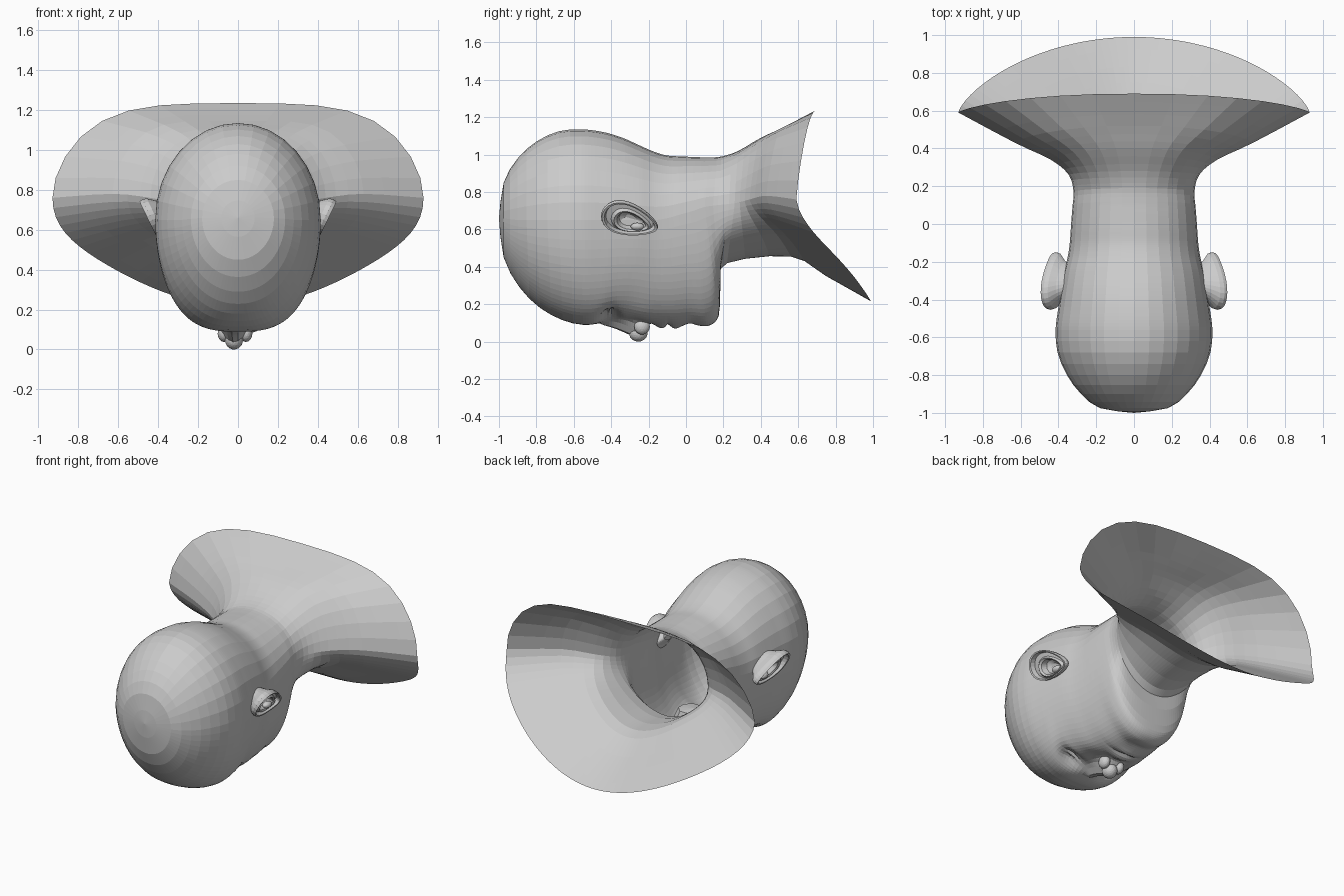
import bpy, bmesh
from math import sin, cos, pi, exp
from mathutils import Vector

if "Cube" in bpy.data.objects:
    bpy.data.objects.remove(bpy.data.objects["Cube"])

# Profiles of the same rings: back of head (y,z), side (y,half width,z), face side (y,z,roundness)
BACK = [(-1, .66), (-.975, .85), (-.9, .98), (-.8, 1.07), (-.68, 1.125), (-.56, 1.135), (-.44, 1.12),
        (-.34, 1.09), (-.25, 1.05), (-.17, 1.015), (-.1, .995), (-.02, .99), (.05, .987), (.12, .985),
        (.19, .99), (.28, 1.02), (.4, 1.09), (.52, 1.145), (.69, 1.235)]
SIDE = [(-1, 0, .66), (-.975, .18, .66), (-.9, .28, .65), (-.8, .355, .65), (-.68, .405, .65),
        (-.56, .415, .65), (-.44, .4, .65), (-.34, .385, .65), (-.25, .37, .65), (-.17, .35, .65),
        (-.1, .34, .66), (-.03, .335, .68), (.04, .33, .7), (.1, .325, .72), (.17, .32, .73),
        (.26, .345, .74), (.34, .44, .76), (.43, .63, .78), (.59, .93, .76)]
FACE = [(-1, .66, 1), (-.975, .45, 1), (-.89, .29, .95), (-.78, .18, .9), (-.66, .115, .8),
        (-.55, .09, .7), (-.45, .1, .6), (-.36, .12, .6), (-.27, .12, .65), (-.17, .095, .7),
        (-.07, .085, .75), (.03, .09, .8), (.12, .085, .85), (.175, .14, .85), (.185, .3, .9),
        (.22, .42, 1), (.56, .455, 1), (.75, .35, 1), (.99, .215, 1)]

# Face relief: x, y, x radius, y radius, height along z (negative stands out)
BUMPS = [(0, -.135, .08, .03, -.018), (0, -.055, .07, .03, -.015), (0, -.095, .09, .01, .016),
         (0, .02, .09, .025, .008)]
for s in (-1, 1):
    BUMPS += [(s * .16, -.41, .075, .045, .075), (s * .16, -.405, .055, .022, -.035),
              (s * .16, -.4, .05, .007, .02), (s * .21, -.25, .08, .08, -.015)]


def spline(pts, i, t):
    p = [pts[max(0, min(len(pts) - 1, i + k))] for k in (-1, 0, 1, 2)]
    return [b + .5 * t * (c - a + t * (2 * a - 5 * b + 4 * c - d + t * (3 * (b - c) + d - a)))
            for a, b, c, d in zip(*p)]


def relief(x, y):
    dz = sum(h * exp(-((x - cx) / rx) ** 2 - ((y - cy) / ry) ** 2) for cx, cy, rx, ry, h in BUMPS)
    # nose ridge: rises to the tip, then drops steeply
    if -.46 < y < -.195:
        rise = (y + .46) / .19 if y < -.27 else (-.195 - y) / .075
        w = .035 + .03 * (y + .46) / .26
        dz -= .1 * min(1, rise) ** .8 * exp(-abs((x + .02) / w) ** 2.5)
    return dz


def make_object(name, bm):
    bmesh.ops.remove_doubles(bm, verts=bm.verts, dist=1e-5)
    bmesh.ops.recalc_face_normals(bm, faces=bm.faces)
    me = bpy.data.meshes.new(name)
    bm.to_mesh(me)
    bm.free()
    ob = bpy.data.objects.new(name, me)
    bpy.context.collection.objects.link(ob)
    return ob


def loft(bm, rings):
    rows = [[bm.verts.new(p) for p in r] for r in rings]
    n = len(rows[0])
    for a, b in zip(rows, rows[1:]):
        for j in range(n):
            bm.faces.new((a[j], a[(j + 1) % n], b[(j + 1) % n], b[j]))


def blob(bm, centre, radii):
    for q in bmesh.ops.create_icosphere(bm, subdivisions=3, radius=1)["verts"]:
        q.co = Vector([c + r * k for c, r, k in zip(centre, radii, q.co)])


# Angles run from the face midline (0) round to the back (pi), denser on the face
LOW, HIGH = 24, 8
half = [pi / 2 * (k / LOW) ** 1.5 for k in range(LOW)] + [pi / 2 * (1 + k / HIGH) for k in range(HIGH + 1)]
angles = half + [-a for a in half[-2:0:-1]]


def head_ring(i, t):
    yb, zb = spline(BACK, i, t)
    ys, w, zs = spline(SIDE, i, t)
    yf, zf, p = spline(FACE, i, t)
    flare = min(1, max(0, (i + t - 14) / 3))
    ring = []
    for a in angles:
        c, s = cos(a), sin(a)
        sgn = -1 if s < 0 else 1
        ease = abs(c) ** (1 + .45 * flare)
        if c >= 0:
            x = sgn * w * abs(s) ** p
            y, z = ys + (yf - ys) * ease, zs + (zf - zs) * c
            z += relief(x, y) * min(1, c * 1.6) * (5 < i + t < 14) + .2 * flare * (s * c) ** 2
        else:
            x = sgn * w * abs(s) ** (1 - .1 * flare)
            y, z = ys + (yb - ys) * ease, zs + (zb - zs) * -c
            z += .2 * flare * (s * c) ** 2
        ring.append((x, y, z))
    return ring


# Head, neck and open shoulder flare as one sheet
rings = []
for i in range(len(BACK) - 1):
    n = 7 if 5 <= i < 13 else 3 if i >= 13 else 2
    rings += [head_ring(i, k / n) for k in range(n)]
rings.append(head_ring(len(BACK) - 2, 1))
bm = bmesh.new()
loft(bm, rings)
make_object("head_neck_shoulders", bm)

# Rounded nose tip and nostril wings
bm = bmesh.new()
blob(bm, (-.02, -.255, .047), (.045, .05, .047))
for s in (-1, 1):
    blob(bm, (-.015 + s * .055, -.235, .08), (.032, .042, .042))
make_object("nose", bm)

# Mouth cavity behind the lips, seen through the open neck
bm = bmesh.new()
loft(bm, [[(sx * w, -.09 + sy * d, z) for sx, sy in
           ((1, .4), (.6, 1), (-.6, 1), (-1, .4), (-1, -.4), (-.6, -1), (.6, -1), (1, -.4))]
          for w, d, z in ((.07, .01, .11), (.12, .07, .16), (.13, .09, .27), (.1, .07, .34), (0, 0, .35))])
make_object("mouth_cavity", bm)

# Ears: concentric rings make the back, rolled rim, groove, inner ridge and bowl
EAR = [(.45, -.1), (.7, -.05), (.95, -.016), (1, .006), (.97, .024), (.89, .022), (.83, -.006),
       (.7, -.004), (.6, .012), (.5, .004), (.42, -.03), (.2, -.045), (0, -.045)]
u = Vector((-.14, .95, -.28)).normalized()
v = Vector((.42, .27, .87))
v = (v - u * v.dot(u)).normalized()
nrm = u.cross(v)
if nrm.x < 0:
    nrm = -nrm
for side, name in ((1, "right_ear"), (-1, "left_ear")):
    rings = []
    for r, h in EAR:
        ring = []
        for k in range(28):
            a = 2 * pi * k / 28
            breadth = .09 - .03 * cos(a)
            shift = .012 if r < .75 and h > -.05 else 0
            p = Vector((.425, -.3, .655)) + u * (.158 * r * cos(a) + shift) \
                + v * (breadth * r * sin(a) - shift) + nrm * h
            ring.append((side * p.x, p.y, p.z))
        rings.append(ring)
    bm = bmesh.new()
    loft(bm, rings)
    # small flap in front of the ear canal
    blob(bm, (side * .4, -.26, .615), (.024, .036, .021))
    make_object(name, bm)
